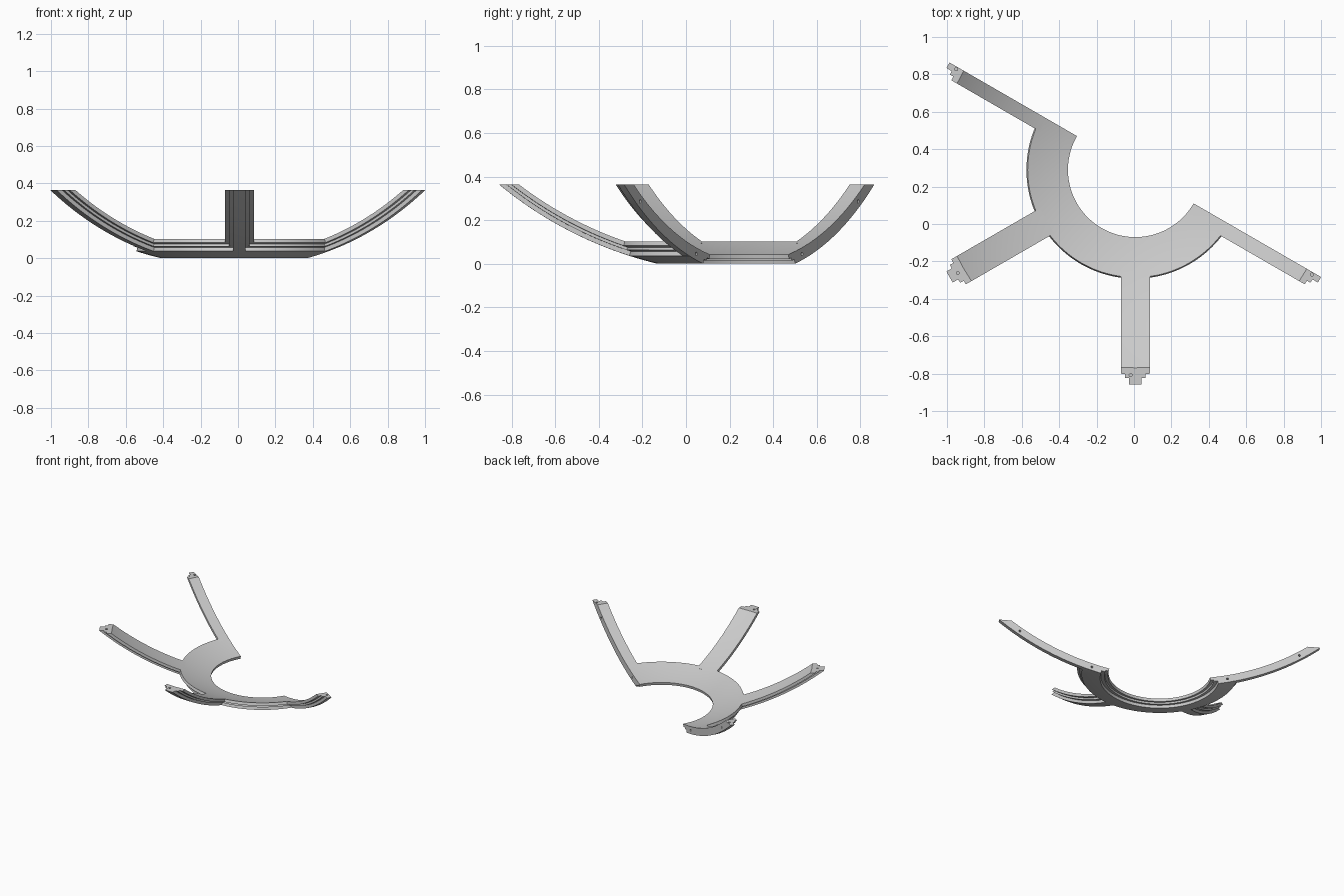
import bpy, bmesh, math
from mathutils import Vector, Matrix

if "Cube" in bpy.data.objects:
    bpy.data.objects.remove(bpy.data.objects["Cube"])

CX, CY, CZ = 0.007, 0.29, 1.751      # centre of the bowl sphere
R0, R1, R2, R3 = 1.745, 1.766, 1.779, 1.80   # stepped shell layers, inside to outside
TOP = 0.364                          # level cut of the arm tips

grey = bpy.data.materials.new("light grey")
grey.diffuse_color = (0.6, 0.6, 0.6, 1)
grey.use_nodes = True
grey.node_tree.nodes["Principled BSDF"].inputs["Base Color"].default_value = grey.diffuse_color


def sweep(name, rows):
    """Skin a list of equal closed sections and cap both ends."""
    bm = bmesh.new()
    vs = [[bm.verts.new(p) for p in row] for row in rows]
    n = len(rows[0])
    for a, b in zip(vs, vs[1:]):
        for i in range(n):
            j = (i + 1) % n
            bm.faces.new((a[i], a[j], b[j], b[i]))
    bm.faces.new(vs[0])
    bm.faces.new(vs[-1])
    bmesh.ops.recalc_face_normals(bm, faces=bm.faces)
    me = bpy.data.meshes.new(name)
    bm.to_mesh(me)
    bm.free()
    me.materials.append(grey)
    ob = bpy.data.objects.new(name, me)
    bpy.context.collection.objects.link(ob)
    return ob


def place(ang, r, t, z):
    """Point at distance r along a radial direction, t to its left."""
    c, s = math.cos(ang), math.sin(ang)
    return Vector((CX + r * c - t * s, CY + r * s + t * c, z))


def drill(ob, pos, axis, depth):
    """Cut a small round screw hole."""
    me = bpy.data.meshes.new("hole_cutter")
    bm = bmesh.new()
    rot = axis.to_track_quat('Z', 'Y').to_matrix().to_4x4()
    bmesh.ops.create_cone(bm, cap_ends=True, segments=16, radius1=0.008, radius2=0.008,
                          depth=depth * 2, matrix=Matrix.Translation(pos) @ rot)
    bm.to_mesh(me)
    bm.free()
    cutter = bpy.data.objects.new("hole_cutter", me)
    cutter.hide_render = True
    bpy.context.collection.objects.link(cutter)
    mod = ob.modifiers.new("hole", 'BOOLEAN')
    mod.operation, mod.object, mod.solver = 'DIFFERENCE', cutter, 'EXACT'
    bpy.context.view_layer.objects.active = ob
    bpy.ops.object.modifier_apply(modifier=mod.name)
    bpy.data.objects.remove(cutter)


def shell_z(R, r):
    return CZ - math.sqrt(R * R - r * r)


# Half ring: stepped shell section revolved through 180 degrees
def arc(R, a, b, n):
    return [(R, a + (b - a) * i / n) for i in range(n + 1)]


IN, OUT = (0.2078, 0.2205, 0.2355), (0.3359, 0.323, 0.311)
section = arc(R0, IN[0], OUT[0], 6)
section += [(R1, OUT[0]), (R1, OUT[1]), (R2, OUT[1]), (R2, OUT[2])]
section += arc(R3, OUT[2], IN[2], 4)
section += [(R2, IN[2]), (R2, IN[1]), (R1, IN[1]), (R1, IN[0])]
rows = []
for i in range(73):
    ang = math.radians(150 + 180 * i / 72)
    rows.append([place(ang, R * math.sin(a), 0, CZ - R * math.cos(a)) for R, a in section])
ring = sweep("half_ring", rows)
parts = [ring]

# Arms: stepped rail section swept up the bowl; the two end arms are halves
W = (0.0775, 0.055, 0.034)
right_half = [(W[0], R0), (W[0], R1), (W[1], R1), (W[1], R2), (W[2], R2), (W[2], R3)]
half = [(0, R0)] + right_half + [(0, R3)]
full = half + [(-t, R) for t, R in reversed(right_half)]
START = 0.545


def arm(name, deg, prof):
    ang, steps, rows = math.radians(deg), 24, []
    for k in range(steps + 1):
        row = []
        for t, R in prof:
            end = math.sqrt(R * R - (CZ - TOP) ** 2 - t * t)
            r = START + (end - START) * k / steps
            row.append(place(ang, r, t, CZ - math.sqrt(R * R - r * r - t * t)))
        rows.append(row)
    ob = sweep(name, rows)
    parts.append(ob)
    return ob


arms = [
    (arm("back_half_arm", 150, half), 150, 0.013),
    (arm("left_arm", 210, full), 210, 0.003),
    (arm("front_arm", 270, full), 270, -0.025),
    (arm("right_half_arm", 330, [(-t, R) for t, R in half]), 330, -0.013),
]

# Screw holes in the arm tips and in the flat mating faces
for ob, deg, t in arms:
    ang = math.radians(deg)
    drill(ob, place(ang, 1.098, t, TOP), Vector((0, 0, 1)), 0.02)
    if deg in (150, 330):
        side = Vector((-math.sin(ang), math.cos(ang), 0))
        drill(ob, place(ang, 1.0, 0, shell_z(1.773, 1.0)), side, 0.025)
        drill(ring, place(ang, 0.485, 0, shell_z(1.773, 0.485)), side, 0.025)

# Smooth curved surfaces, crisp steps
bpy.ops.object.select_all(action='DESELECT')
for ob in parts:
    ob.select_set(True)
bpy.context.view_layer.objects.active = ring
bpy.ops.object.shade_smooth_by_angle(angle=math.radians(30))
